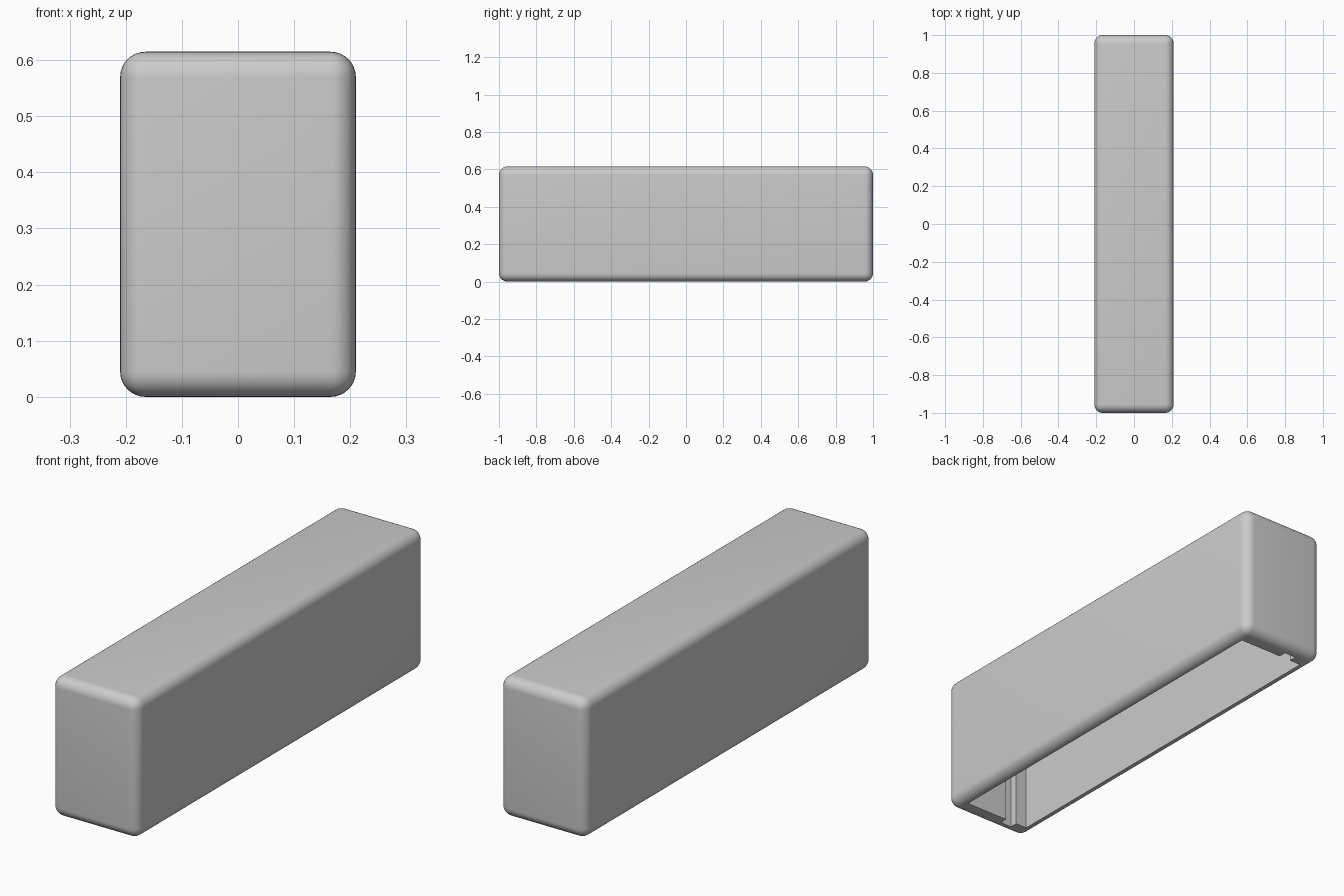
import bpy
import bmesh
import math
from mathutils import Matrix

old = bpy.data.objects.get("Cube")
if old:
    bpy.data.objects.remove(old, do_unlink=True)

WIDTH, LENGTH, HEIGHT = 0.42, 2.0, 0.615
ROUND = 0.045           # outer edge radius
CEILING = 0.57          # top of the hollow

grey = bpy.data.materials.new("plain_grey")
grey.use_nodes = True
colour = (0.6, 0.6, 0.6, 1)
grey.diffuse_color = colour
grey.node_tree.nodes["Principled BSDF"].inputs["Base Color"].default_value = colour


def box(name, x, y, z):
    """Box spanning the given (low, high) ranges."""
    bm = bmesh.new()
    size = Matrix.Diagonal((x[1] - x[0], y[1] - y[0], z[1] - z[0], 1))
    middle = Matrix.Translation((sum(x) / 2, sum(y) / 2, sum(z) / 2))
    bmesh.ops.create_cube(bm, size=1, matrix=middle @ size)
    mesh = bpy.data.meshes.new(name)
    bm.to_mesh(mesh)
    bm.free()
    mesh.materials.append(grey)
    obj = bpy.data.objects.new(name, mesh)
    bpy.context.collection.objects.link(obj)
    return obj


# Rounded outer cover
cover = box("cover", (-WIDTH / 2, WIDTH / 2), (-LENGTH / 2, LENGTH / 2), (0, HEIGHT))
bevel = cover.modifiers.new("rounded_edges", "BEVEL")
bevel.width = ROUND
bevel.segments = 8

# Hollow open at the bottom, and an upright slot in each end wall
cutters = [
    box("hollow_cutter", (-0.163, 0.163), (-0.915, 0.915), (-0.1, CEILING)),
    box("slot_cutter", (-0.107, -0.05), (-0.95, 0.95), (-0.12, CEILING - 0.002)),
]
for cutter in cutters:
    cutter.hide_render = True
    cut = cover.modifiers.new(cutter.name, "BOOLEAN")
    cut.operation = "DIFFERENCE"
    cut.solver = "EXACT"
    cut.object = cutter

# Bake the modifiers and drop the cutters
bpy.context.view_layer.update()
graph = bpy.context.evaluated_depsgraph_get()
shell = bpy.data.meshes.new_from_object(cover.evaluated_get(graph))
cover.modifiers.clear()
cover.data = shell
for cutter in cutters:
    bpy.data.objects.remove(cutter, do_unlink=True)

# Smooth shading with crisp inner corners
bpy.ops.object.select_all(action="DESELECT")
cover.select_set(True)
bpy.context.view_layer.objects.active = cover
bpy.ops.object.shade_smooth_by_angle(angle=math.radians(30))
